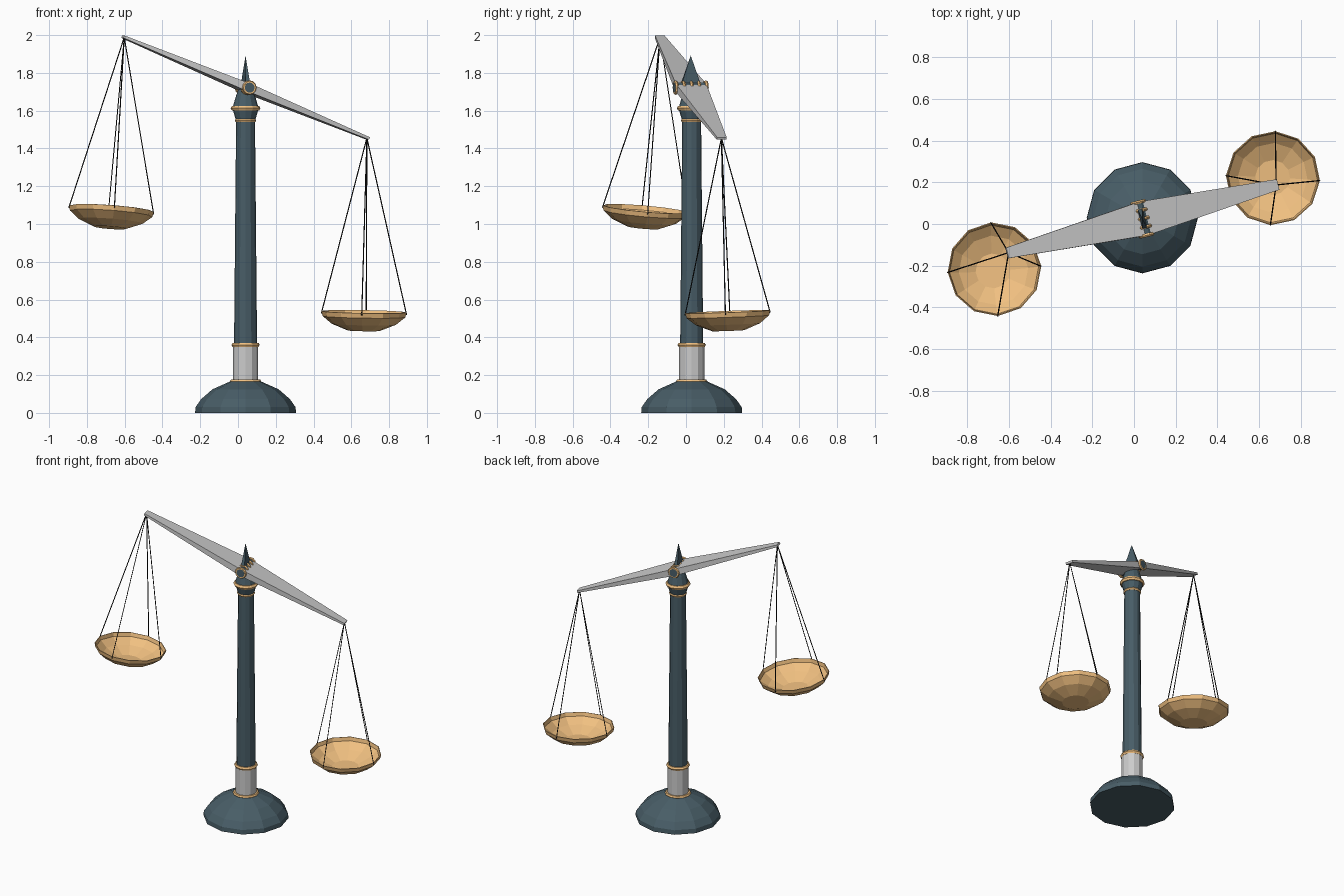
import bpy, bmesh, math
from mathutils import Vector, Matrix

if "Cube" in bpy.data.objects:
    bpy.data.objects.remove(bpy.data.objects["Cube"])

CX, CY = 0.04, 0.03
YAW, TILT = math.radians(14.2), math.radians(21.9)
PIVOT = Vector((CX, 0.025, 1.722))
SIDES = 12


def material(name, rgb):
    m = bpy.data.materials.new(name)
    m.diffuse_color = (*rgb, 1)
    m.use_nodes = True
    m.node_tree.nodes["Principled BSDF"].inputs["Base Color"].default_value = m.diffuse_color
    return m


TEAL = material("dark_teal", (0.065, 0.11, 0.135))
GOLD = material("gold", (0.88, 0.53, 0.22))
BLACK = material("black", (0.01, 0.01, 0.01))


def finish(bm, name, mat=None, matrix=None):
    bmesh.ops.recalc_face_normals(bm, faces=bm.faces)
    me = bpy.data.meshes.new(name)
    bm.to_mesh(me)
    bm.free()
    ob = bpy.data.objects.new(name, me)
    bpy.context.collection.objects.link(ob)
    if mat:
        me.materials.append(mat)
    if matrix:
        ob.matrix_world = matrix
    return ob


def lathe(name, profile, mat=None, matrix=None, cap_top=True):
    """Turn (radius, height) pairs, bottom to top, into a faceted solid."""
    bm = bmesh.new()
    rings = [[bm.verts.new((r * math.cos(math.tau * i / SIDES),
                            r * math.sin(math.tau * i / SIDES), z))
              for i in range(SIDES)] for r, z in profile]
    for a, b in zip(rings, rings[1:]):
        for i in range(SIDES):
            j = (i + 1) % SIDES
            bm.faces.new((a[i], a[j], b[j], b[i]))
    bm.faces.new(rings[0][::-1])
    if cap_top:
        bm.faces.new(rings[-1])
    return finish(bm, name, mat, matrix or Matrix.Translation((CX, CY, 0)))


def ring(name, radius, tube, matrix):
    bpy.ops.mesh.primitive_torus_add(major_segments=SIDES, minor_segments=6,
                                     major_radius=radius, minor_radius=tube)
    ob = bpy.context.object
    ob.name = name
    ob.matrix_world = matrix
    ob.data.materials.append(GOLD)


# Stand: base, collar, shaft and capital
lathe("base", [(0.267, 0), (0.265, 0.03), (0.235, 0.073), (0.175, 0.125), (0.085, 0.165)], TEAL)
lathe("collar", [(0.067, 0.16), (0.067, 0.36)])
lathe("shaft", [(0.061, 0.355), (0.050, 1.55)], TEAL)
lathe("capital", [(0.050, 1.545), (0.066, 1.60), (0.066, 1.625), (0.050, 1.68), (0.035, 1.72)], TEAL)
for i, (z, r, t) in enumerate([(0.167, 0.072, 0.011), (0.36, 0.062, 0.013),
                               (1.548, 0.047, 0.010), (1.613, 0.064, 0.015)]):
    ring(f"column_ring_{i + 1}", r, t, Matrix.Translation((CX, CY, z)))

# Pivot axle across the beam with gold rings
frame = Matrix.Translation(PIVOT) @ Matrix.Rotation(YAW, 4, 'Z')
across = frame @ Matrix.Rotation(-math.pi / 2, 4, 'X')
lathe("axle", [(0.027, -0.09), (0.027, 0.09)], TEAL, across)
for i in range(5):
    ring(f"axle_ring_{i + 1}", 0.030, 0.009,
         across @ Matrix.Translation((0, 0, (i - 2) * 0.041)))

# Finial: flattened four-sided spike
bm = bmesh.new()
foot = [bm.verts.new((x, y, 0.0)) for x, y in
        ((-0.014, -0.058), (0.014, -0.058), (0.014, 0.058), (-0.014, 0.058))]
tip = bm.verts.new((0, 0, 0.17))
bm.faces.new(foot)
for i in range(4):
    bm.faces.new((foot[i], foot[(i + 1) % 4], tip))
finish(bm, "finial", TEAL, frame)

# Beam: widest and thickest at the middle
HALF = 0.722
bm = bmesh.new()
sections = [[bm.verts.new((x, sy * w, sz * t)) for sy, sz in ((-1, -1), (1, -1), (1, 1), (-1, 1))]
            for x, w, t in ((-HALF, 0.026, 0.007), (0, 0.083, 0.022), (HALF, 0.026, 0.007))]
for a, b in zip(sections, sections[1:]):
    for i in range(4):
        j = (i + 1) % 4
        bm.faces.new((a[i], a[j], b[j], b[i]))
bm.faces.new(sections[0])
bm.faces.new(sections[-1])
beam_matrix = frame @ Matrix.Rotation(TILT, 4, 'Y')
finish(bm, "beam", None, beam_matrix)

# Pans hung from the beam ends, each squared up to its hanging direction
PAN = [(0.085, -0.10), (0.170, -0.066), (0.219, -0.026), (0.226, 0.0)]
for side, sign, centre, turn in (("left", -1, (-0.67, -0.217, 1.08), 4),
                                 ("right", 1, (0.667, 0.22, 0.535), -3)):
    apex = beam_matrix @ Vector((sign * (HALF - 0.008), 0, 0))
    centre = Vector(centre)
    lean = Vector((0, 0, 1)).rotation_difference(apex - centre).to_matrix().to_4x4()
    hang = Matrix.Translation(centre) @ lean @ Matrix.Rotation(math.radians(turn), 4, 'Z')
    pan = lathe(f"{side}_pan", PAN, GOLD, hang, cap_top=False)
    shell = pan.modifiers.new("thickness", 'SOLIDIFY')
    shell.thickness = 0.005

    # Four cords from the beam end to the rim
    curve = bpy.data.curves.new(f"{side}_cords", 'CURVE')
    curve.dimensions = '3D'
    curve.bevel_depth = 0.003
    curve.bevel_resolution = 0
    curve.materials.append(BLACK)
    for k in range(4):
        a = k * math.pi / 2
        rim = hang @ Vector((0.226 * math.cos(a), 0.226 * math.sin(a), -0.012))
        line = curve.splines.new('POLY')
        line.points.add(1)
        line.points[0].co = (*apex, 1)
        line.points[1].co = (*rim, 1)
    bpy.context.collection.objects.link(bpy.data.objects.new(f"{side}_cords", curve))
